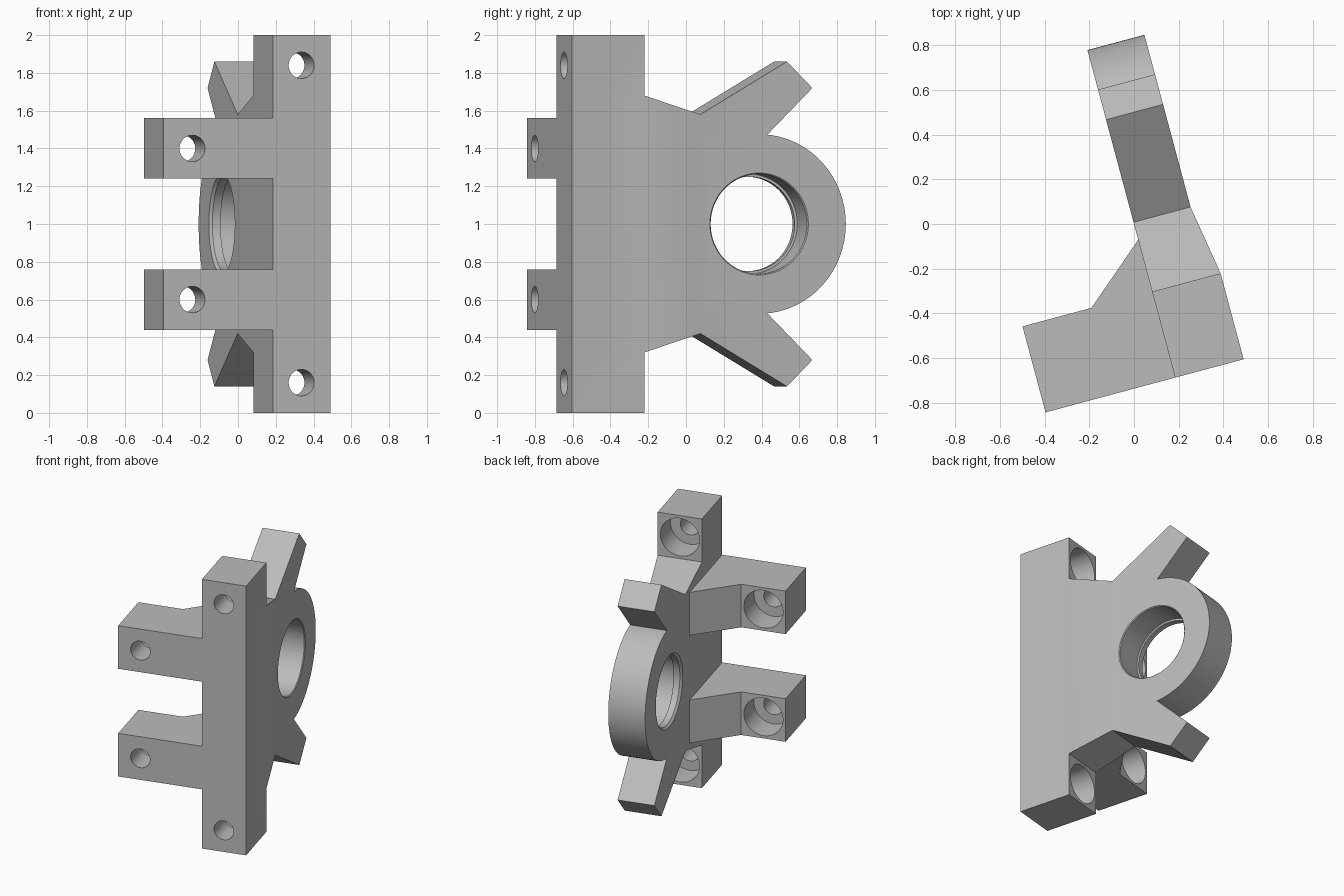
import bpy, bmesh, math
from mathutils import Matrix, Vector

if "Cube" in bpy.data.objects:
    bpy.data.objects.remove(bpy.data.objects["Cube"], do_unlink=True)

grey = bpy.data.materials.new("plain grey")
grey.use_nodes = True
COLOR = (0.5, 0.5, 0.5, 1)
grey.diffuse_color = COLOR
grey.node_tree.nodes["Principled BSDF"].inputs["Base Color"].default_value = COLOR


def finish(name, bm):
    bmesh.ops.recalc_face_normals(bm, faces=bm.faces)
    mesh = bpy.data.meshes.new(name)
    bm.to_mesh(mesh)
    bm.free()
    mesh.materials.append(grey)
    obj = bpy.data.objects.new(name, mesh)
    bpy.context.collection.objects.link(obj)
    return obj


def prism(name, points, lo, hi, axis):
    """Extrude a 2D outline along x (points are y, z) or z (points are x, y)."""
    def place(a, b, c):
        return (c, a, b) if axis == "x" else (a, b, c)
    bm = bmesh.new()
    base = bm.faces.new([bm.verts.new(place(a, b, lo)) for a, b in points])
    top = bmesh.ops.extrude_face_region(bm, geom=[base])["geom"]
    bmesh.ops.translate(bm, vec=Vector(place(0, 0, hi - lo)),
                        verts=[g for g in top if isinstance(g, bmesh.types.BMVert)])
    return finish(name, bm)


def turned(name, profile, centre, axis, steps):
    """Solid of revolution from (distance, radius) pairs along x or y."""
    bm = bmesh.new()
    rings = [[bm.verts.new((r * math.cos(2 * math.pi * i / steps),
                            r * math.sin(2 * math.pi * i / steps), t))
              for i in range(steps)] for t, r in profile]
    for a, b in zip(rings, rings[1:]):
        for i in range(steps):
            j = (i + 1) % steps
            bm.faces.new((a[i], a[j], b[j], b[i]))
    bm.faces.new(rings[0])
    bm.faces.new(rings[-1])
    turn = Matrix.Rotation(math.pi / 2, 4, "Y") if axis == "x" else Matrix.Rotation(-math.pi / 2, 4, "X")
    bm.transform(Matrix.Translation(centre) @ turn)
    return finish(name, bm)


def combine(target, other, operation):
    mod = target.modifiers.new("combine", "BOOLEAN")
    mod.operation = operation
    mod.solver = "EXACT"
    mod.object = other
    bpy.context.view_layer.update()
    graph = bpy.context.evaluated_depsgraph_get()
    mesh = bpy.data.meshes.new_from_object(target.evaluated_get(graph))
    target.modifiers.clear()
    target.data = mesh
    bpy.data.objects.remove(other, do_unlink=True)


FRONT, BACK = -0.711, -0.313
RING_Y, RING_R = 0.33, 0.475

# Neck, splayed arms and ring as one side outline, symmetric about z = 1
lower = [(-0.5, 0.32), (BACK, 0.32), (0.008, 0.42), (0.483, 0.14), (0.622, 0.28)]
start = math.radians(-84.5)
arc = [(RING_Y + RING_R * math.cos(start * (1 - i / 32)),
        1 + RING_R * math.sin(start * (1 - i / 32))) for i in range(65)]
upper = [(y, 2 - z) for y, z in reversed(lower)]
bracket = prism("ring_bracket", lower + arc + upper, 0, 0.317, "x")

# Thin the ring plate and taper the neck on its outer side
slope = (0.264 - 0.317) / (0.008 - BACK)
trim = prism("trim_cutter", [(0.317 - 0.04 * slope, BACK - 0.04), (0.264, 0.008),
                             (0.264, 1), (0.6, 1), (0.6, BACK - 0.04)], -0.5, 2.5, "z")
combine(bracket, trim, "DIFFERENCE")

# Upright column
column = prism("column", [(0, FRONT), (0.317, FRONT), (0.317, BACK), (0, BACK)], 0, 2, "z")
combine(bracket, column, "UNION")

# Two gusseted side lugs
lug = [(-0.6, FRONT), (0.1, FRONT), (0.1, -0.073), (0, -0.073), (-0.281, BACK), (-0.6, BACK)]
for z in (0.6, 1.4):
    combine(bracket, prism("side_lug", lug, z - 0.16, z + 0.16, "z"), "UNION")

# Counterbored screw holes, wide end at the back
for x, z in ((0.157, 0.16), (0.157, 1.84), (-0.441, 0.6), (-0.441, 1.4)):
    screw = [(-0.05, 0.07), (0.2, 0.07), (0.2, 0.14), (0.41, 0.14)]
    combine(bracket, turned("screw_cutter", screw, (x, FRONT, z), "y", 40), "DIFFERENCE")

# Ring bore with a retaining lip and chamfered mouths
bore = [(-0.015, 0.28), (0.015, 0.25), (0.06, 0.25), (0.06, 0.264), (0.258, 0.264), (0.274, 0.28)]
combine(bracket, turned("bore_cutter", bore, (0, RING_Y, 1), "x", 72), "DIFFERENCE")

# Stand the whole bracket at its angle and keep flat faces crisp
bracket.data.transform(Matrix.Rotation(math.radians(15), 4, "Z"))
bpy.ops.object.select_all(action="DESELECT")
bracket.select_set(True)
bpy.context.view_layer.objects.active = bracket
bpy.ops.object.shade_smooth_by_angle(angle=math.radians(25))
